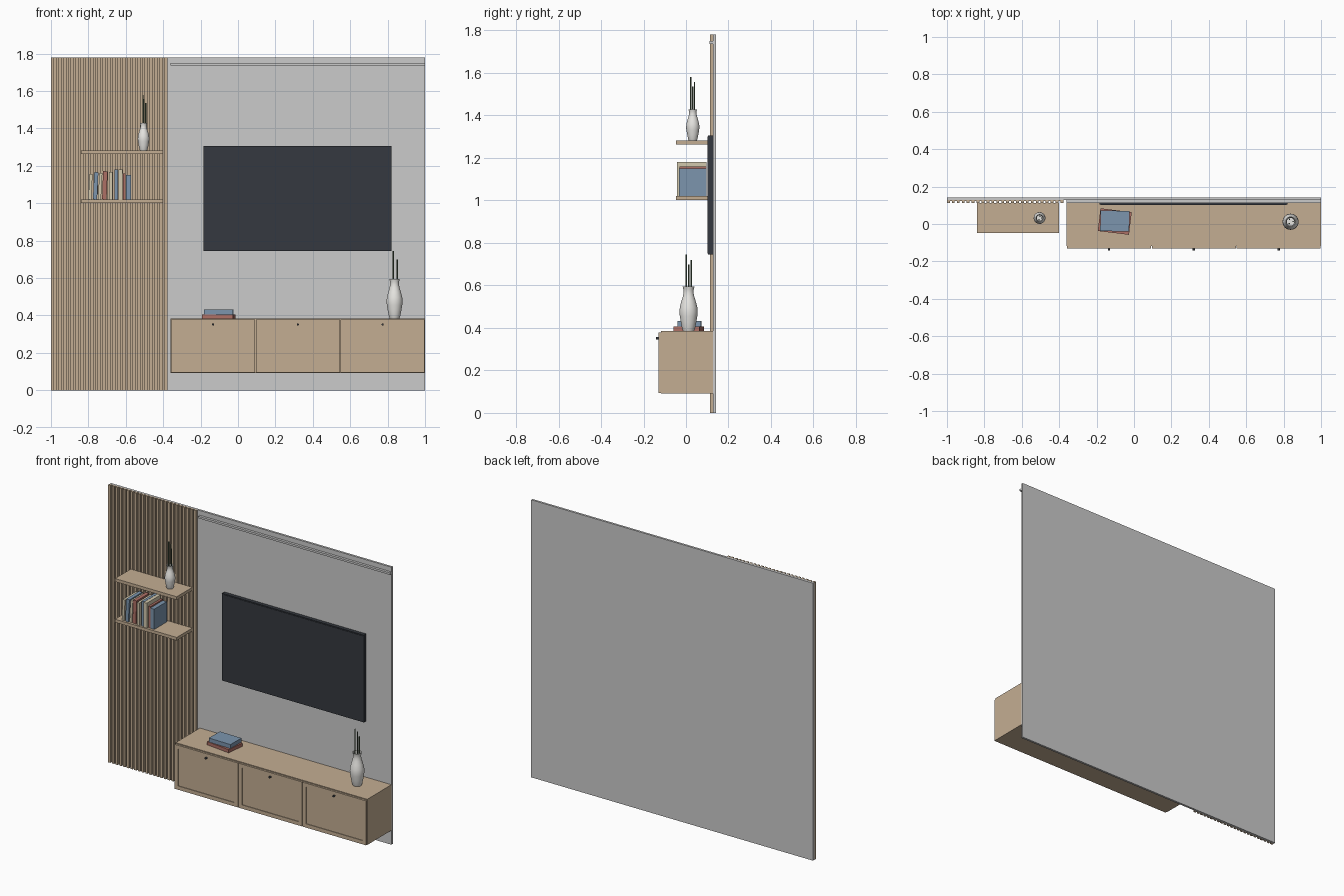
import bpy, math

if "Cube" in bpy.data.objects:
    bpy.data.objects.remove(bpy.data.objects["Cube"])

def mat(name, r, g, b):
    m = bpy.data.materials.new(name)
    m.diffuse_color = (r, g, b, 1)
    m.use_nodes = True
    m.node_tree.nodes["Principled BSDF"].inputs["Base Color"].default_value = m.diffuse_color
    return m

WOOD = mat("wood", 0.55, 0.42, 0.29)
DARK = mat("screen_dark", 0.035, 0.04, 0.05)
CREAM = mat("cream", 0.65, 0.58, 0.42)
BLUE = mat("blue", 0.2, 0.3, 0.42)
RED = mat("red", 0.42, 0.16, 0.13)
WHITE = mat("ceramic", 0.8, 0.79, 0.76)
GREEN = mat("stem_green", 0.08, 0.12, 0.07)

def box(name, x, y, z, m=None, rot=(0, 0, 0)):
    """Box from (min, max) ranges, optionally rotated about its centre."""
    bpy.ops.mesh.primitive_cube_add(size=1, location=[sum(r) / 2 for r in (x, y, z)], rotation=rot)
    o = bpy.context.object
    o.name = name
    o.scale = [r[1] - r[0] for r in (x, y, z)]
    if m:
        o.data.materials.append(m)
    return o

def rod(name, loc, r, depth, m, rot=(0, 0, 0), sides=12):
    bpy.ops.mesh.primitive_cylinder_add(vertices=sides, radius=r, depth=depth, location=loc, rotation=rot)
    o = bpy.context.object
    o.name = name
    o.data.materials.append(m)
    bpy.ops.object.shade_smooth_by_angle(angle=math.radians(40))

def lathe(name, profile, loc, m, n=32):
    """Revolve a (radius, height) profile about z."""
    verts = [(r * math.cos(2 * math.pi * i / n), r * math.sin(2 * math.pi * i / n), z)
             for r, z in profile for i in range(n)]
    faces = [(k * n + i, k * n + (i + 1) % n, (k + 1) * n + (i + 1) % n, (k + 1) * n + i)
             for k in range(len(profile) - 1) for i in range(n)]
    faces.append(tuple(reversed(range(n))))
    last = (len(profile) - 1) * n
    faces.append(tuple(range(last, last + n)))
    me = bpy.data.meshes.new(name)
    me.from_pydata(verts, [], faces)
    o = bpy.data.objects.new(name, me)
    bpy.context.collection.objects.link(o)
    o.location = loc
    me.materials.append(m)
    bpy.context.view_layer.objects.active = o
    bpy.ops.object.select_all(action='DESELECT')
    o.select_set(True)
    bpy.ops.object.shade_smooth_by_angle(angle=math.radians(45))

# Wall panel and the light rail near its top
box("wall_panel", (-1, 1), (0.127, 0.141), (0, 1.78))
box("top_rail", (-0.36, 1), (0.111, 0.127), (1.737, 1.75))

# Slatted section
box("slat_backing", (-1, -0.378), (0.124, 0.127), (0, 1.78), WOOD)
COUNT, WIDTH = 24, 0.015
for i in range(COUNT):
    x = -1 + i * (0.622 - WIDTH) / (COUNT - 1)
    box(f"slat_{i + 1}", (x, x + WIDTH), (0.112, 0.124), (0, 1.78), WOOD)

# Screen: casing and front glass
box("screen_casing", (-0.185, 0.82), (0.104, 0.127), (0.745, 1.305), DARK)
box("screen_glass", (-0.18, 0.815), (0.101, 0.104), (0.75, 1.3), DARK)

# Floating shelves
for name, z in (("upper_shelf", 1.262), ("lower_shelf", 1.001)):
    box(name, (-0.84, -0.402), (-0.047, 0.112), (z, z + 0.02), WOOD)

# Cabinet body, three doors with shallow recessed panels, and knobs
box("cabinet_body", (-0.36, 1), (-0.118, 0.127), (0.092, 0.385), WOOD)
pitch = 1.36 / 3
for i in range(3):
    x0 = -0.36 + i * pitch + 0.002
    x1 = x0 + pitch - 0.004
    z0, z1, f = 0.094, 0.379, 0.024
    door = (-0.13, -0.118)
    box(f"door_{i + 1}_left_stile", (x0, x0 + f), door, (z0, z1), WOOD)
    box(f"door_{i + 1}_right_stile", (x1 - f, x1), door, (z0, z1), WOOD)
    box(f"door_{i + 1}_bottom_rail", (x0 + f, x1 - f), door, (z0, z0 + f), WOOD)
    box(f"door_{i + 1}_top_rail", (x0 + f, x1 - f), door, (z1 - f, z1), WOOD)
    box(f"door_{i + 1}_panel", (x0 + f, x1 - f), (-0.126, -0.118), (z0 + f, z1 - f), WOOD)
    rod(f"knob_{i + 1}", ((x0 + x1) / 2, -0.133, 0.352), 0.006, 0.016, DARK, (math.pi / 2, 0, 0), 16)

# Upright books: start x, thickness, height, depth to front, lean in degrees
books = [
    (-0.797, 0.016, 0.135, -0.035, 3, CREAM), (-0.772, 0.022, 0.145, -0.035, 3, BLUE),
    (-0.745, 0.016, 0.140, -0.030, 3, CREAM), (-0.724, 0.024, 0.150, -0.032, 2, RED),
    (-0.690, 0.018, 0.145, -0.038, 0, CREAM), (-0.660, 0.018, 0.160, -0.035, 0, BLUE),
    (-0.640, 0.022, 0.160, -0.042, 0, CREAM), (-0.615, 0.014, 0.138, -0.030, 0, RED),
    (-0.600, 0.028, 0.130, -0.032, 0, BLUE)]
for i, (x, t, h, y, lean, m) in enumerate(books):
    box(f"shelf_book_{i + 1}", (x, x + t), (y, 0.096), (1.021, 1.021 + h), m, (0, math.radians(lean), 0))

# Stacked books on the cabinet
box("stacked_book_lower", (-0.187, -0.019), (-0.048, 0.074), (0.385, 0.406), RED, (0, 0, math.radians(-7)))
box("stacked_book_upper", (-0.18, -0.025), (-0.039, 0.071), (0.406, 0.432), BLUE, (0, 0, math.radians(-1)))

# Vases: outer wall up to the lip, then down inside
profile = [(0.026, 0), (0.030, 0.01), (0.036, 0.04), (0.041, 0.07), (0.043, 0.09), (0.041, 0.112),
           (0.034, 0.14), (0.027, 0.162), (0.0235, 0.18), (0.024, 0.195), (0.028, 0.21),
           (0.025, 0.21), (0.020, 0.19), (0.020, 0.175), (0.025, 0.15), (0.025, 0.13)]
lathe("large_vase", profile, (0.837, 0.012, 0.385), WHITE)
lathe("small_vase", [(r * 0.73, z * 0.7) for r, z in profile], (-0.505, 0.032, 1.282), WHITE)

# Stems: x, y, bottom, top
stems = [(0.830, 0.002, 0.515, 0.745), (0.851, 0.013, 0.515, 0.698), (0.831, 0.025, 0.515, 0.72),
         (-0.508, 0.023, 1.373, 1.58), (-0.494, 0.032, 1.373, 1.535), (-0.503, 0.040, 1.373, 1.558)]
for i, (x, y, a, b) in enumerate(stems):
    rod(f"stem_{i + 1}", (x, y, (a + b) / 2), 0.0035, b - a, GREEN)
